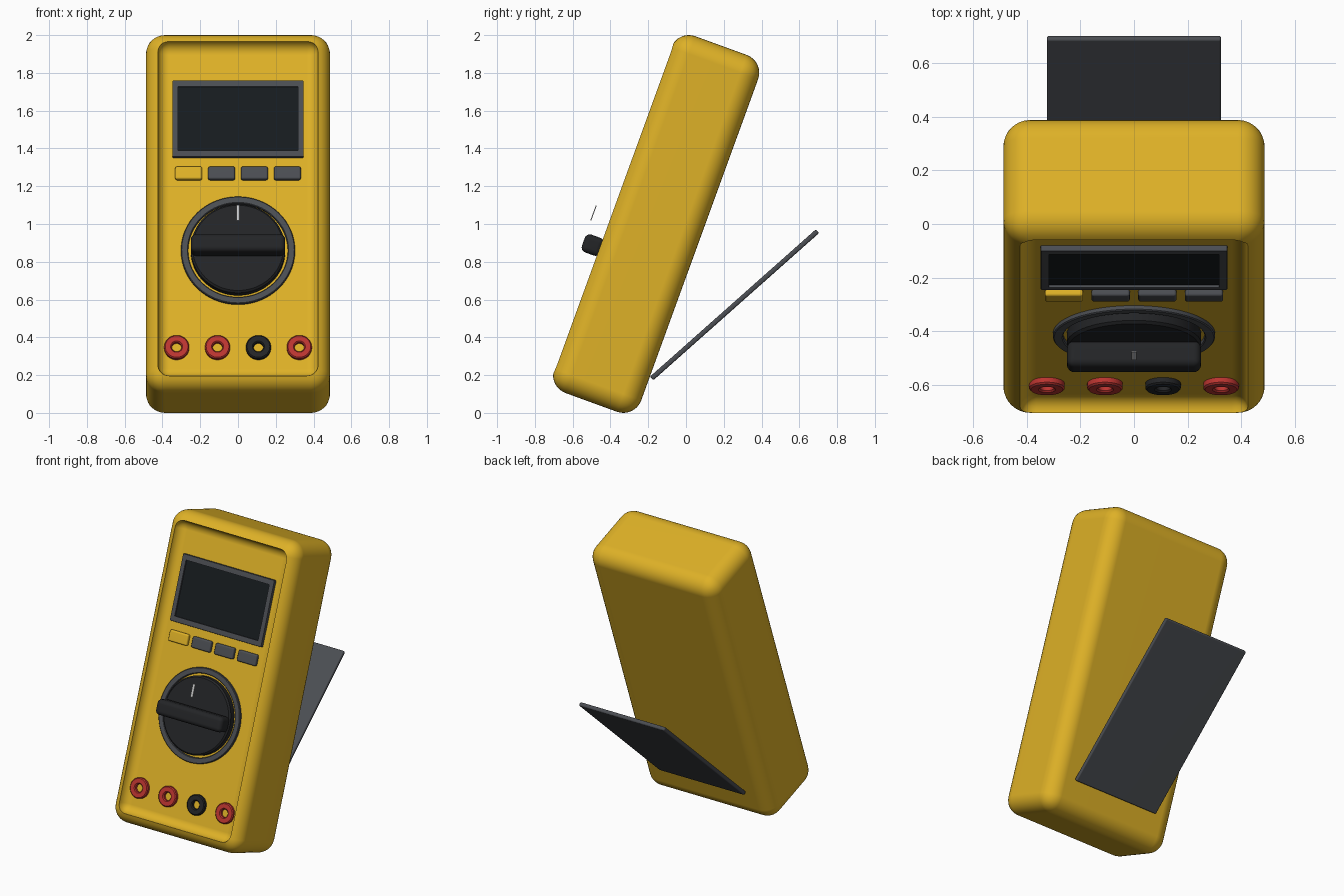
import bpy, bmesh, math
from mathutils import Matrix, Vector

if "Cube" in bpy.data.objects:
    bpy.data.objects.remove(bpy.data.objects["Cube"])

# Tilted body frame: x across, u up along the face, d outwards from the face
TILT = Matrix.Translation((0, -0.158, 1.0)) @ Matrix.Rotation(math.radians(-20), 4, 'X')
FLOOR = 0.185


def material(name, r, g, b):
    m = bpy.data.materials.new(name)
    m.diffuse_color = (r, g, b, 1)
    m.use_nodes = True
    m.node_tree.nodes["Principled BSDF"].inputs["Base Color"].default_value = m.diffuse_color
    return m


YELLOW = material("yellow", 0.73, 0.44, 0.02)
GREY = material("grey", 0.07, 0.075, 0.085)
BLACK = material("black", 0.017, 0.018, 0.02)
GLASS = material("glass", 0.008, 0.011, 0.013)
RED = material("red", 0.5, 0.035, 0.03)
WHITE = material("white", 0.65, 0.65, 0.65)


def finish(name, bm, mat, matrix):
    bmesh.ops.recalc_face_normals(bm, faces=bm.faces)
    me = bpy.data.meshes.new(name)
    bm.to_mesh(me)
    bm.free()
    me.materials.append(mat)
    ob = bpy.data.objects.new(name, me)
    bpy.context.collection.objects.link(ob)
    ob.matrix_world = matrix
    return ob


def box(name, size, matrix, mat, r=0.0, seg=3):
    bm = bmesh.new()
    bmesh.ops.create_cube(bm, size=1)
    bmesh.ops.scale(bm, vec=size, verts=bm.verts)
    if r:
        bmesh.ops.bevel(bm, geom=bm.edges[:], offset=r, segments=seg,
                        profile=0.5, affect='EDGES')
    return finish(name, bm, mat, matrix)


def face_box(name, x, u, d0, d1, w, h, mat, r=0.0, seg=3):
    at = TILT @ Matrix.Translation((x, -(d0 + d1) / 2, u))
    return box(name, (w, d1 - d0, h), at, mat, r, seg)


def lathe(name, x, u, profile, mat, closed, steps=64):
    # Profile points are (radius, d), turned about the face normal
    bm = bmesh.new()
    vs = [bm.verts.new((rad, -d, 0)) for rad, d in profile]
    es = [bm.edges.new(p) for p in zip(vs, vs[1:])]
    if closed:
        es.append(bm.edges.new((vs[-1], vs[0])))
    bmesh.ops.spin(bm, geom=vs + es, cent=(0, 0, 0), axis=(0, 1, 0),
                   angle=math.tau, steps=steps)
    bmesh.ops.remove_doubles(bm, verts=bm.verts, dist=1e-5)
    return finish(name, bm, mat, TILT @ Matrix.Translation((x, 0, u)))


def ring(name, x, u, r_in, r_out, height, b, mat):
    top = FLOOR + height
    lathe(name, x, u, [(r_in, FLOOR - 0.005), (r_in, top - b), (r_in + b, top),
                       (r_out - b, top), (r_out, top - b), (r_out, FLOOR - 0.005)],
          mat, True)


def cut(ob, cutter):
    bpy.context.view_layer.update()
    mod = ob.modifiers.new("cut", 'BOOLEAN')
    mod.object, mod.operation, mod.solver = cutter, 'DIFFERENCE', 'EXACT'
    bpy.context.view_layer.objects.active = ob
    bpy.ops.object.modifier_apply(modifier=mod.name)
    bpy.data.objects.remove(cutter)


# Case with a filleted front recess
case = face_box("case", 0, 0, -0.245, 0.245, 0.974, 2.01, YELLOW, 0.1, 8)
cut(case, face_box("recess_cutter", 0, 0, FLOOR, 0.5, 0.85, 1.885, YELLOW, 0.06, 6))

# Flush dark plate in the lower half of the recess
face_box("face_plate", 0, -0.34, FLOOR - 0.01, FLOOR - 0.001, 0.71, 0.98, GREY)

# Display frame and sunken glass
frame = face_box("display_frame", 0, 0.52, FLOOR - 0.01, 0.207, 0.696, 0.43, GREY, 0.006, 2)
cut(frame, face_box("display_cutter", 0, 0.52, 0.192, 0.3, 0.634, 0.36, GREY))
face_box("display_glass", 0, 0.52, 0.187, 0.197, 0.634, 0.36, GLASS)

# Row of buttons, the first one yellow
for i in range(4):
    face_box(f"button_{i + 1}", (i - 1.5) * 0.174, 0.215, FLOOR - 0.01, 0.208, 0.143, 0.072,
             GREY if i else YELLOW, 0.01, 3)

# Rotary dial: surround, disc, grip bar and pointer mark
DIAL = -0.22
ring("dial_surround", 0, DIAL, 0.264, 0.302, 0.018, 0.004, GREY)
lathe("dial_disc", 0, DIAL, [(0, FLOOR - 0.005), (0.25, FLOOR - 0.005), (0.25, 0.225),
                             (0.24, 0.235), (0, 0.235)], BLACK, False)
face_box("dial_grip", 0, DIAL, 0.225, 0.33, 0.5, 0.1, BLACK, 0.028, 4)
face_box("dial_pointer", 0, -0.058, 0.329, 0.334, 0.017, 0.085, WHITE)

# Input sockets
for i, mat in enumerate((RED, RED, BLACK, RED)):
    ring(f"socket_{i + 1}", (i - 1.5) * 0.2165, -0.767, 0.026, 0.066, 0.025, 0.006, mat)

# Kickstand hinged low on the back
box("kickstand", (0.65, 0.026, 1.175), Matrix.Translation((0, 0.257, 0.572))
    @ Matrix.Rotation(math.radians(-48.4), 4, 'X'), GREY, 0.009, 3)

# Smooth shading with crisp edges
bpy.ops.object.select_all(action='SELECT')
bpy.context.view_layer.objects.active = case
bpy.ops.object.shade_smooth_by_angle(angle=math.radians(35))
for ob in bpy.context.scene.objects:
    ob.modifiers.new("normals", 'WEIGHTED_NORMAL').keep_sharp = True
